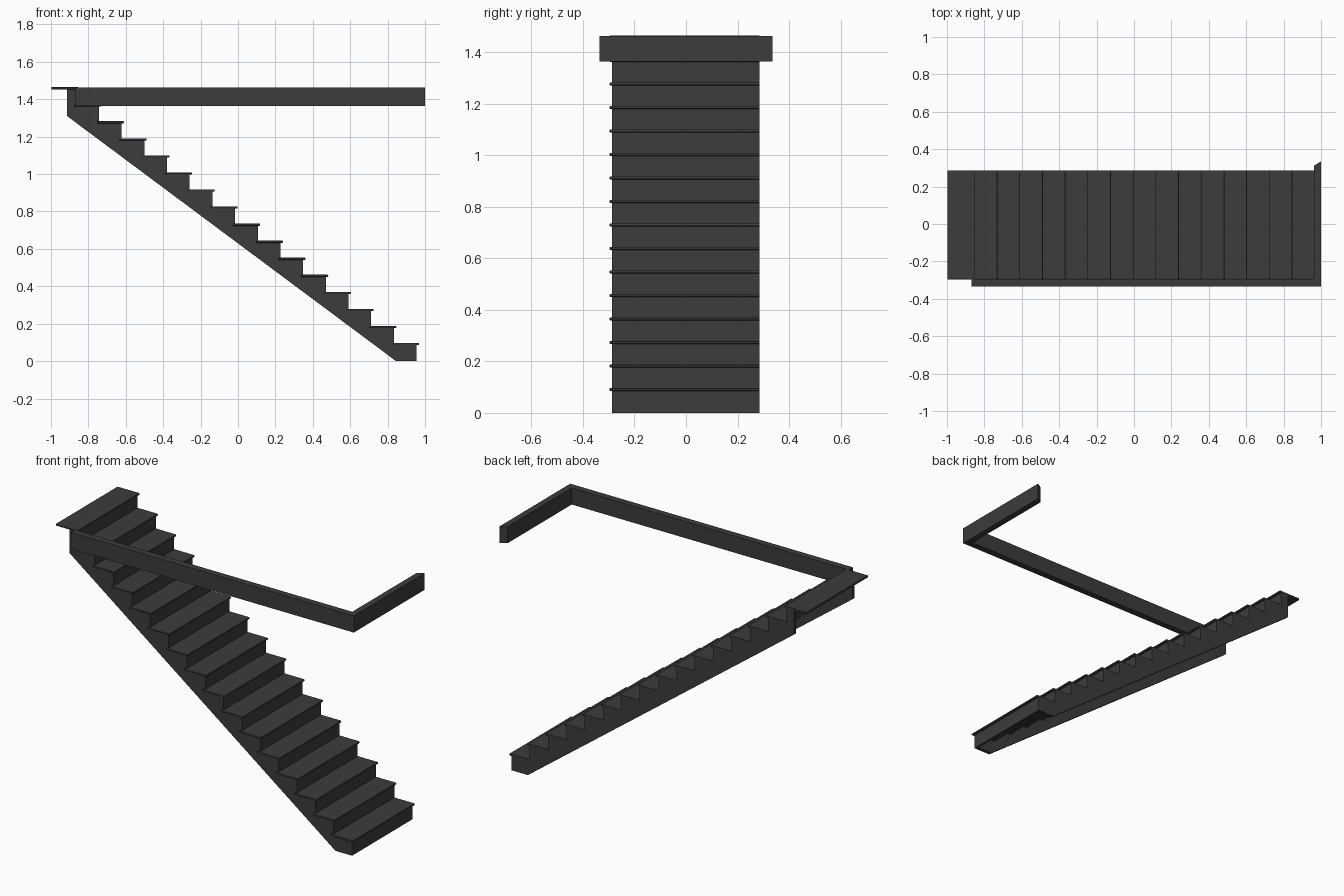
import bpy, bmesh

if "Cube" in bpy.data.objects:
    bpy.data.objects.remove(bpy.data.objects["Cube"])

RUN, RISE, N = 0.1213, 0.0912, 16      # step spacing and count (last one is the top landing)
NOSE, FACE, TOP = 0.968, 0.955, 0.097  # first tread nose, first riser face, first tread top
Y0, Y1, TH = -0.287, 0.286, 0.012      # stair width and board thickness

mat = bpy.data.materials.new("dark_grey")
mat.diffuse_color = (0.045, 0.045, 0.045, 1)
mat.use_nodes = True
mat.node_tree.nodes["Principled BSDF"].inputs["Base Color"].default_value = mat.diffuse_color


def finish(name, bm):
    bmesh.ops.recalc_face_normals(bm, faces=bm.faces)
    me = bpy.data.meshes.new(name)
    bm.to_mesh(me)
    bm.free()
    me.materials.append(mat)
    ob = bpy.data.objects.new(name, me)
    bpy.context.collection.objects.link(ob)
    return ob


def extrude(name, pts, vec):
    bm = bmesh.new()
    f = bm.faces.new([bm.verts.new(p) for p in pts])
    r = bmesh.ops.extrude_face_region(bm, geom=[f])
    moved = [v for v in r["geom"] if isinstance(v, bmesh.types.BMVert)]
    bmesh.ops.translate(bm, verts=moved, vec=vec)
    return finish(name, bm)


def board(name, x0, x1, y0, y1, z0, z1, nosing=False):
    bm = bmesh.new()
    bmesh.ops.create_cube(bm, size=1)
    for v in bm.verts:
        v.co = (x1 if v.co.x > 0 else x0, y1 if v.co.y > 0 else y0, z1 if v.co.z > 0 else z0)
    if nosing:
        # round the front edge and the open side edge
        edges = [e for e in bm.edges
                 if all(abs(v.co.x - x1) < 1e-5 for v in e.verts) and e.verts[0].co.z == e.verts[1].co.z
                 or all(abs(v.co.y - y0) < 1e-5 for v in e.verts) and e.verts[0].co.z == e.verts[1].co.z]
        bmesh.ops.bevel(bm, geom=edges, offset=(z1 - z0) * 0.4, segments=2, profile=0.5, affect='EDGES')
    return finish(name, bm)


# treads and risers
for i in range(N):
    dx, top = i * RUN, TOP + i * RISE
    board(f"tread_{i + 1}", NOSE - dx - 0.145, NOSE - dx, Y0 - 0.01, Y1, top - TH, top, True)
    bottom = 0 if i == 0 else top - RISE
    board(f"riser_{i + 1}", FACE - dx - TH, FACE - dx, Y0 + 0.001, Y1 - 0.001, bottom, top - TH)

# sawtooth stringers on both sides, open underneath
profile = [(0.845, 0), (FACE, 0)]
for i in range(N):
    z = TOP + i * RISE - TH
    profile.append((FACE - i * RUN, z))
    profile.append((FACE - (i + 1) * RUN if i < N - 1 else -0.914, z))
profile.append((-0.914, 1.31))
for name, y in (("open_stringer", Y0), ("wall_stringer", Y1 - 0.02)):
    extrude(name, [(x, y, z) for x, z in profile], (0, 0.02, 0))

# L-shaped fascia around the floor opening, with a mitred end
outline = [(-0.87, -0.335), (1, -0.335), (1, 0.335), (0.962, 0.311), (0.962, -0.295), (-0.87, -0.295)]
extrude("opening_fascia", [(x, y, 1.364) for x, y in outline], (0, 0, 0.099))
